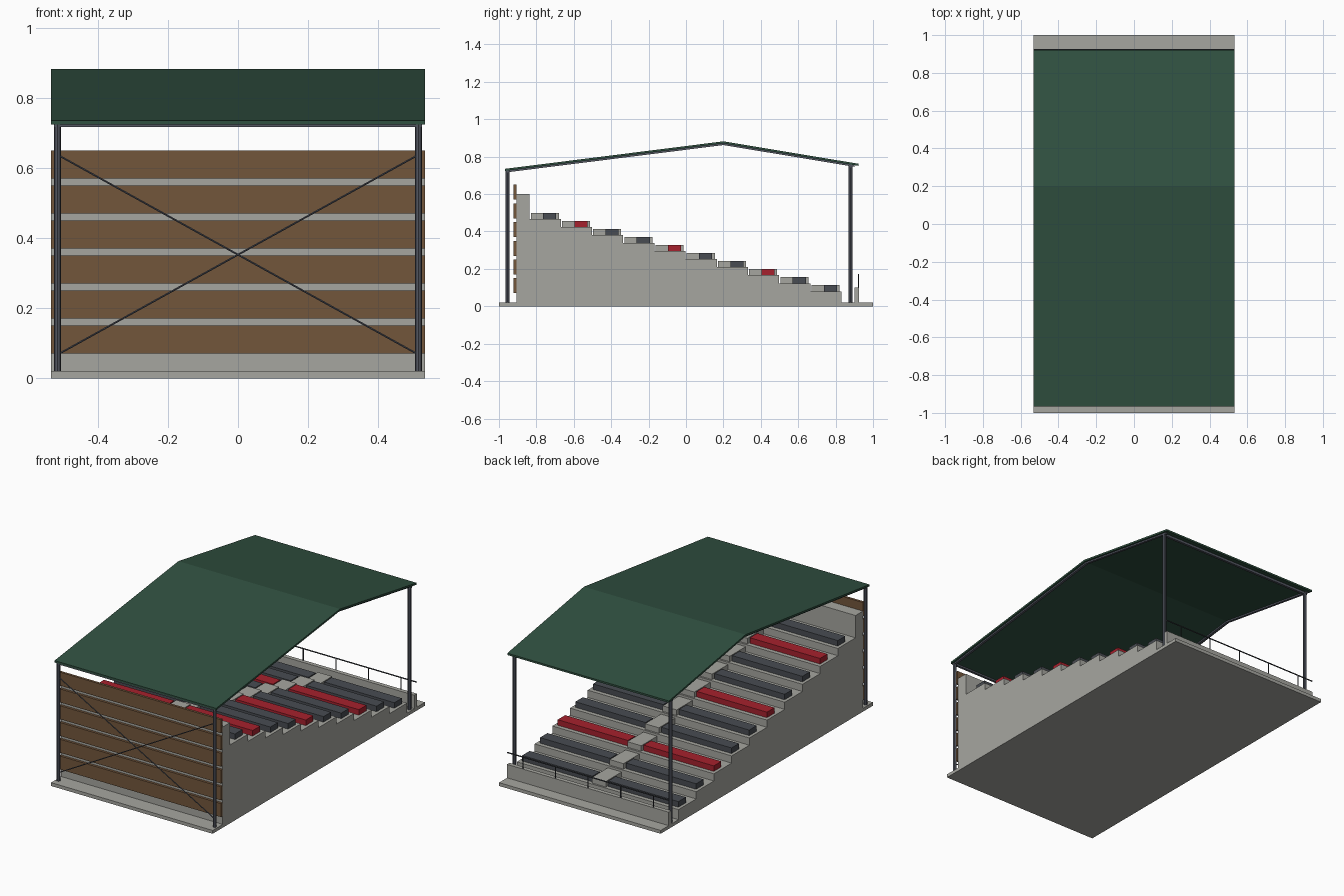
import bpy, bmesh, math
from mathutils import Vector

if "Cube" in bpy.data.objects:
    bpy.data.objects.remove(bpy.data.objects["Cube"])


def mat(name, r, g, b):
    m = bpy.data.materials.new(name)
    m.diffuse_color = (r, g, b, 1)
    m.use_nodes = True
    m.node_tree.nodes["Principled BSDF"].inputs["Base Color"].default_value = m.diffuse_color
    return m


CONCRETE = mat("concrete grey", 0.38, 0.38, 0.35)
WOOD = mat("wood brown", 0.17, 0.093, 0.044)
RED = mat("seat red", 0.38, 0.015, 0.026)
DARK = mat("seat charcoal", 0.065, 0.072, 0.084)
STEEL = mat("steel grey", 0.085, 0.093, 0.118)
RAIL = mat("rail dark grey", 0.045, 0.05, 0.06)
ROOF = mat("roof green", 0.03, 0.082, 0.052)


def finish(name, bm, m):
    bmesh.ops.recalc_face_normals(bm, faces=bm.faces[:])
    me = bpy.data.meshes.new(name)
    bm.to_mesh(me)
    bm.free()
    me.materials.append(m)
    ob = bpy.data.objects.new(name, me)
    bpy.context.collection.objects.link(ob)
    return ob


def box(name, x0, x1, y0, y1, z0, z1, m):
    bm = bmesh.new()
    bmesh.ops.create_cube(bm, size=1)
    for v in bm.verts:
        v.co = ((x0 + x1) / 2 + v.co.x * (x1 - x0),
                (y0 + y1) / 2 + v.co.y * (y1 - y0),
                (z0 + z1) / 2 + v.co.z * (z1 - z0))
    return finish(name, bm, m)


def extrude_x(name, profile, x0, x1, m):
    # a (y, z) outline swept across the width
    bm = bmesh.new()
    f = bm.faces.new([bm.verts.new((x0, y, z)) for y, z in profile])
    r = bmesh.ops.extrude_face_region(bm, geom=[f])
    bmesh.ops.translate(bm, vec=(x1 - x0, 0, 0),
                        verts=[g for g in r["geom"] if isinstance(g, bmesh.types.BMVert)])
    return finish(name, bm, m)


def tube(name, a, b, radius, m, sides=8):
    a, b = Vector(a), Vector(b)
    d = b - a
    bm = bmesh.new()
    bmesh.ops.create_cone(bm, cap_ends=True, segments=sides, radius1=radius,
                          radius2=radius, depth=d.length)
    bmesh.ops.rotate(bm, verts=bm.verts, cent=(0, 0, 0),
                     matrix=Vector((0, 0, 1)).rotation_difference(d).to_matrix())
    bmesh.ops.translate(bm, verts=bm.verts, vec=(a + b) / 2)
    return finish(name, bm, m)


W = 0.533            # half width
ROWS, RUN, RISE = 10, 0.1668, 0.043
Y0, Z0 = -0.836, 0.467

# ground slab
box("base_slab", -W, W, -1, 1, 0, 0.02, CONCRETE)

# stepped terrace with its rear wall
steps = [(-0.905, 0.02), (-0.905, 0.6), (Y0, 0.6)]
for i in range(ROWS):
    z = Z0 - RISE * i
    steps += [(Y0 + RUN * i, z), (Y0 + RUN * (i + 1), z)]
steps.append((Y0 + RUN * ROWS, 0.02))
extrude_x("terrace", steps, -W, W, CONCRETE)

# benches on both sides of the aisle, and the aisle steps
for i in range(ROWS):
    y, z = Y0 + RUN * i, Z0 - RISE * i
    color = RED if i % 3 == 1 else DARK
    for s in (-1, 1):
        xa, xb = sorted((s * 0.052, s * 0.515))
        box("bench", xa, xb, y + 0.072, y + 0.142, z, z + 0.033, color)
    box("aisle_step", -0.046, 0.046, y + 0.006, y + 0.156, z, z + 0.033, CONCRETE)

# rear cladding boards
for i in range(6):
    box("rear_board", -W, W, -0.922, -0.907, 0.07 + 0.1 * i, 0.15 + 0.1 * i, WOOD)

# parapet and handrail
box("parapet", -W, W, 0.9, 0.925, 0.02, 0.1, CONCRETE)
tube("handrail", (-W, 0.922, 0.17), (W, 0.922, 0.17), 0.0035, RAIL, 6)
for i in range(-2, 3):
    tube("handrail_post", (0.215 * i, 0.922, 0.1), (0.215 * i, 0.922, 0.17), 0.003, RAIL, 6)

# roof sheet with a ridge
T = 0.011
top = [(-0.967, 0.735), (0.2, 0.882), (0.922, 0.762)]
extrude_x("roof", top + [(y, z - T) for y, z in reversed(top)], -W, W, ROOF)

# posts, rafters, eave beams
for s in (-1, 1):
    x = s * 0.515
    tube("rear_post", (x, -0.955, 0.02), (x, -0.955, 0.724), 0.0105, STEEL)
    tube("front_post", (x, 0.88, 0.02), (x, 0.88, 0.756), 0.0105, STEEL)
    raft = [(-0.96, 0.725), (0.2, 0.871), (0.9, 0.755)]
    extrude_x("rafter", raft + [(y, z - 0.009) for y, z in reversed(raft)],
              x - 0.007, x + 0.007, STEEL)
    # diagonal brace on the rear
    tube("cross_brace", (-s * 0.51, -0.955, 0.07), (s * 0.51, -0.955, 0.635), 0.003, STEEL, 6)
box("rear_eave_beam", -0.525, 0.525, -0.962, -0.948, 0.716, 0.727, STEEL)
box("front_eave_beam", -0.525, 0.525, 0.873, 0.887, 0.743, 0.757, STEEL)
